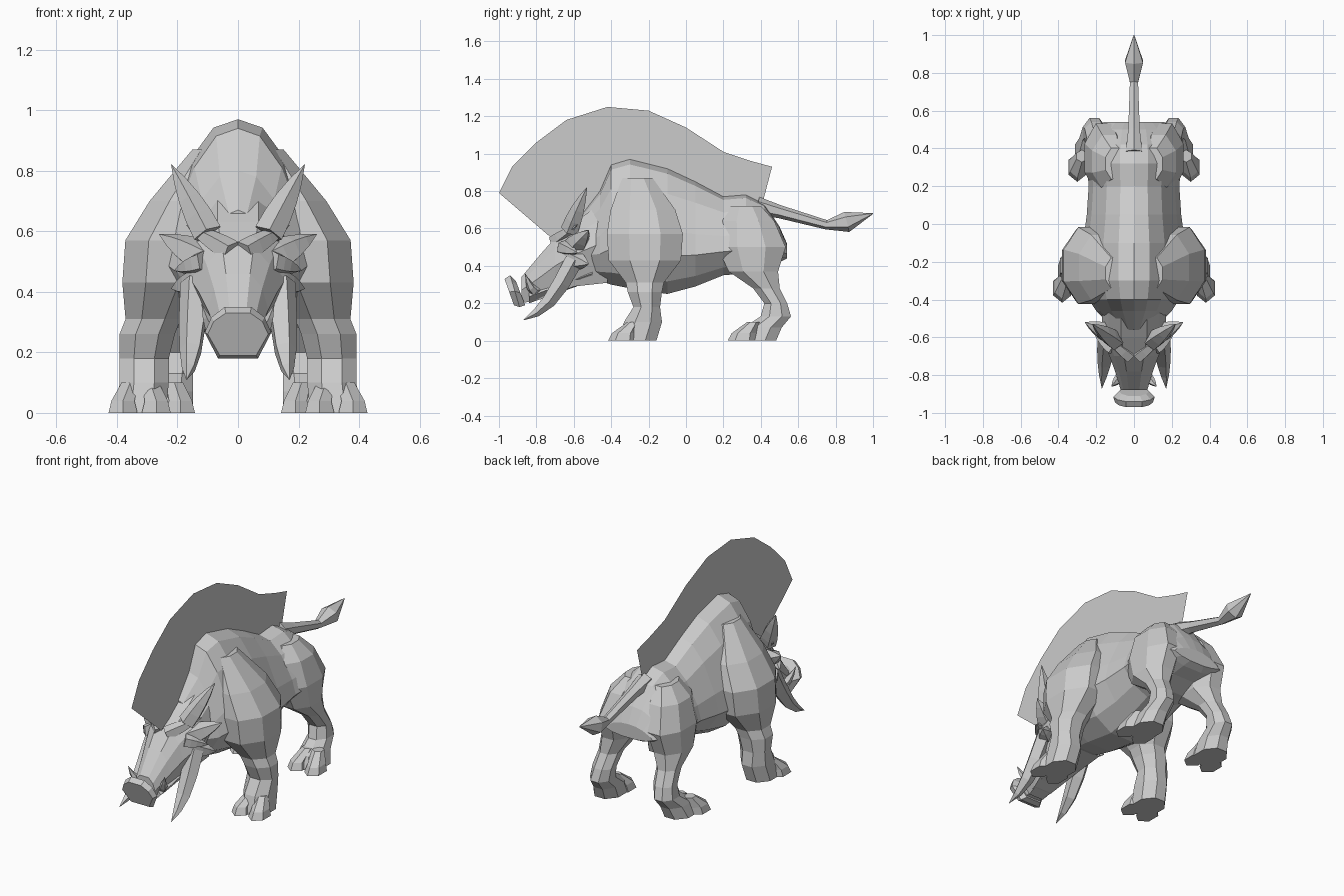
import bpy, bmesh, math
from mathutils import Vector

cube = bpy.data.objects.get("Cube")
if cube:
    bpy.data.objects.remove(cube)

grey = (.6, .6, .6, 1)
hide = bpy.data.materials.new("grey_hide")
hide.use_nodes = True
hide.diffuse_color = grey
hide.node_tree.nodes["Principled BSDF"].inputs["Base Color"].default_value = grey


def make(name, verts, faces, mirror=False):
    """Build one flat-shaded part, optionally repeated on the other side."""
    mesh = bpy.data.meshes.new(name)
    mesh.from_pydata(verts, [], faces)
    mesh.materials.append(hide)
    bm = bmesh.new()
    bm.from_mesh(mesh)
    bmesh.ops.recalc_face_normals(bm, faces=bm.faces)
    bm.to_mesh(mesh)
    bm.free()
    obj = bpy.data.objects.new(name, mesh)
    bpy.context.collection.objects.link(obj)
    if mirror:
        modifier = obj.modifiers.new("both_sides", "MIRROR")
        modifier.use_mirror_merge = False


def loft(name, rings, mirror=False):
    """Skin a list of equal rings and cap both ends."""
    sides = len(rings[0])
    verts = [point for ring in rings for point in ring]
    total = len(verts)
    faces = [range(sides), range(total - sides, total)]
    for start in range(0, total - sides, sides):
        for i in range(sides):
            a, b = start + i, start + (i + 1) % sides
            faces.append((a, b, b + sides, a + sides))
    make(name, verts, faces, mirror)


def oval(centre, across, along, sides):
    """Points of an oval spanned by two half-axis vectors."""
    angles = [math.tau * (i + .5) / sides for i in range(sides)]
    return [centre + across * math.cos(a) + along * math.sin(a) for a in angles]


def sections(name, profile, stations, lean=0):
    """Loft symmetric upright sections; station = y, top, bottom, half width."""
    outline = profile + [(-w, h) for w, h in reversed(profile) if w]
    rings = []
    for y, top, bottom, width in stations:
        height = top - bottom
        rings.append([(w * width, y - lean * h, bottom + h * height)
                      for w, h in outline])
    loft(name, rings)


def limb(name, levels, sides=8):
    """Loft level rings; level = z, y, x, half depth, half width."""
    rings = []
    for z, y, x, depth, width in levels:
        centre = Vector((x, y, z))
        across, along = Vector((width, 0, 0)), Vector((0, depth, 0))
        rings.append(oval(centre, across * 1.1, along * 1.1, sides))
    loft(name, rings, True)


def tube(name, path, widths, sides, mirror):
    """Loft a round ring along a path of points."""
    rings = []
    for i, point in enumerate(path):
        before, after = path[max(i - 1, 0)], path[min(i + 1, len(path) - 1)]
        tangent = (after - before).normalized()
        across = tangent.cross(Vector((0, 0, 1))).normalized()
        along = across.cross(tangent)
        rings.append(oval(point, across * widths[i], along * widths[i], sides))
    loft(name, rings, mirror)


def spike(name, base, tip, width, bend=0, steps=4):
    """Pointed, bowed horn that tapers faster toward its tip."""
    base, tip = Vector(base), Vector(tip)
    path, widths = [], []
    for i in range(steps + 1):
        t = i / steps
        bow = Vector((0, 0, bend * math.sin(math.pi * t)))
        path.append(base.lerp(tip, t) + bow)
        widths.append(width * (1.02 - t * t))
    tube(name, path, widths, 5, True)


# Torso: peaked ridge above, wide belly below
sections("torso",
         [(0, 1), (.3, .96), (.6, .8), (.9, .5), (1, .3), (.7, .1), (.3, 0)],
         [(-.56, .67, .36, .1), (-.46, .8, .32, .2), (-.4, .94, .3, .24),
          (-.3, .97, .28, .27), (-.1, .92, .25, .27), (.05, .85, .29, .25),
          (.2, .77, .35, .24), (.32, .78, .36, .25), (.42, .73, .4, .24),
          (.5, .61, .42, .21), (.54, .52, .44, .16)])

# Head tapering into the muzzle, with its jaw and tilted snout disc
face = [(.4, 1), (.8, .8), (1, .5), (.6, 0)]
sections("head", face,
         [(-.42, .76, .31, .17), (-.6, .63, .29, .17), (-.7, .55, .25, .13),
          (-.78, .46, .22, .1), (-.88, .34, .2, .07)])
sections("lower_jaw", face,
         [(-.5, .4, .32, .13), (-.84, .27, .2, .08)])
sections("snout_disc", face,
         [(-.86, .32, .19, .08), (-.89, .35, .18, .11), (-.92, .33, .19, .1)],
         lean=.05)

# Legs with shoulder and haunch muscles
limb("front_leg",
     [(.87, -.26, .1, .08, .05), (.7, -.23, .18, .17, .11),
      (.57, -.22, .24, .2, .13), (.43, -.22, .25, .19, .13),
      (.31, -.22, .28, .1, .09), (.26, -.22, .3, .09, .09),
      (.18, -.21, .31, .07, .08), (.1, -.23, .31, .1, .08),
      (0, -.26, .32, .1, .08)])
limb("hind_leg",
     [(.72, .32, .1, .08, .05), (.64, .33, .13, .14, .09),
      (.5, .35, .16, .18, .1), (.37, .36, .17, .13, .09),
      (.28, .43, .19, .07, .06), (.2, .48, .2, .06, .06),
      (.13, .48, .21, .08, .06), (.07, .41, .22, .1, .07),
      (0, .38, .23, .1, .08)])

# Cloven hooves: inner and outer toe on each foot, pointed forward
for foot, x, y in (("front", .32, -.34), ("hind", .24, .3)):
    for side, shift in (("inner", -.05), ("outer", .06)):
        limb(foot + "_" + side + "_toe",
             [(0, y, x + shift, .07, .05), (.04, y + .01, x + shift, .06, .04),
              (.1, y + .06, x + shift * .6, .03, .03)], sides=6)

# Tusks
spike("large_tusk", (.14, -.6, .43), (.17, -.87, .11), .05, bend=-.06)
spike("small_tusk", (.06, -.8, .27), (.12, -.86, .36), .03, bend=-.03)

# Ears, tufts and brows
spike("upright_ear", (.1, -.62, .59), (.22, -.53, .82), .05)
spike("side_ear", (.1, -.6, .5), (.26, -.52, .59), .06)
spike("cheek_tuft", (.1, -.62, .44), (.22, -.52, .41), .06)
spike("jaw_tuft", (.11, -.66, .5), (.21, -.58, .47), .04)
spike("brow", (.02, -.7, .53), (.17, -.58, .62), .04)

# Tail with tufted end
tail = [(.38, .72), (.5, .69), (.75, .62), (.86, .635), (1, .68)]
tube("tail", [Vector((0, y, z)) for y, z in tail],
     [.05, .035, .025, .055, .002], 6, False)

# Thin bristle crest rising from the spine
crest = [(-1, .79), (-.93, .93), (-.8, 1.06), (-.64, 1.18), (-.42, 1.25),
         (-.2, 1.23), (0, 1.14), (.2, 1.01), (.35, .96), (.46, .93),
         (.4, .7), (-.3, .8), (-.72, .55)]
make("bristle_crest", [(0, y, z) for y, z in crest], [range(len(crest))])
